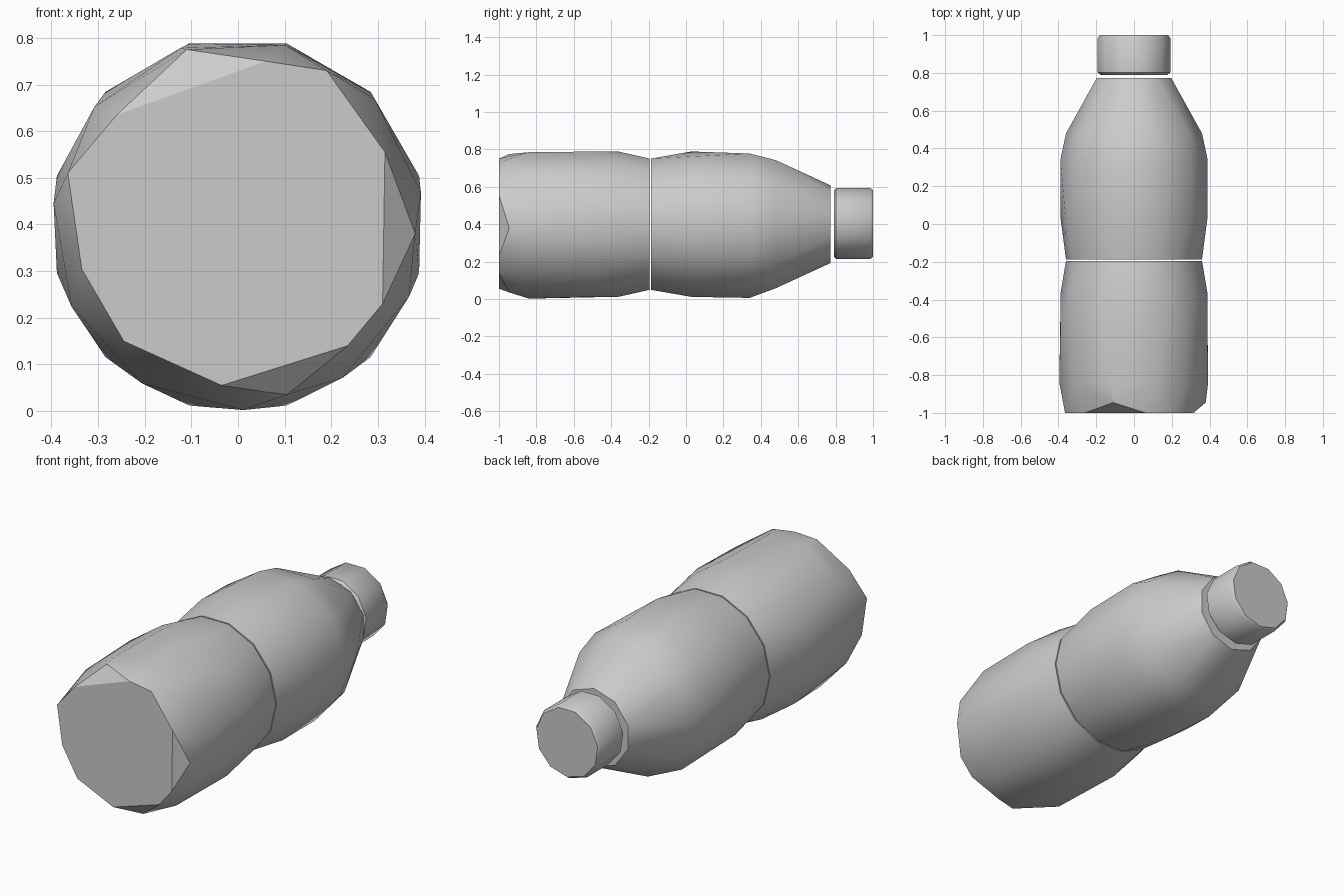
import bpy, bmesh, math

AXIS = 0.4  # height of the bottle's long axis

cube = bpy.data.objects.get("Cube")
if cube:
    bpy.data.objects.remove(cube)

grey = bpy.data.materials.new("plain_grey")
grey.use_nodes = True
colour = (0.6, 0.6, 0.6, 1)
grey.diffuse_color = colour
grey.node_tree.nodes["Principled BSDF"].inputs["Base Color"].default_value = colour


def ring(y, radius, sides, turn=0.0, height=AXIS):
    """Points of a polygon around the long axis; turn is in fractions of a side."""
    angles = [math.tau * (i + turn) / sides for i in range(sides)]
    return [(radius * math.cos(a), y, height + radius * math.sin(a)) for a in angles]


def convex_part(name, points, angle):
    """Wrap faceted skin around rings of points."""
    bm = bmesh.new()
    for p in points:
        bm.verts.new(p)
    bmesh.ops.convex_hull(bm, input=bm.verts[:])
    loose = [v for v in bm.verts if not v.link_faces]
    bmesh.ops.delete(bm, geom=loose, context='VERTS')
    bmesh.ops.dissolve_limit(bm, angle_limit=math.radians(1),
                             verts=bm.verts[:], edges=bm.edges[:])
    bmesh.ops.recalc_face_normals(bm, faces=bm.faces[:])
    mesh = bpy.data.meshes.new(name)
    bm.to_mesh(mesh)
    bm.free()
    mesh.materials.append(grey)
    obj = bpy.data.objects.new(name, mesh)
    bpy.context.collection.objects.link(obj)
    bpy.ops.object.select_all(action='DESELECT')
    obj.select_set(True)
    bpy.context.view_layer.objects.active = obj
    bpy.ops.object.shade_smooth_by_angle(angle=math.radians(angle))
    return obj


# Lower body: irregular flat base with a few chipped corners, bulging to the waist
base = [(-0.26, 0.635), (0.06, 0.75), (0.19, 0.73), (0.315, 0.555), (0.31, 0.23),
        (0.235, 0.14), (-0.035, 0.055), (-0.245, 0.15), (-0.335, 0.305), (-0.365, 0.51)]
chips = [(-0.11, 0.775), (0.38, 0.38), (0.105, 0.035)]
lower = [(x, -1, z) for x, z in base] + [(x, -0.945, z) for x, z in chips]
lower += ring(-0.84, 0.398, 11, 0.3) + ring(-0.5, 0.402, 12, 0.5)
lower += ring(-0.36, 0.388, 12) + ring(-0.195, 0.36, 14)
convex_part("lower_body", lower, 32)

# Upper body: waist, bulge and tapering shoulder
upper = ring(-0.188, 0.36, 14) + ring(0.03, 0.392, 12, 0.25)
upper += ring(0.34, 0.394, 11, 0.25) + ring(0.48, 0.36, 10) + ring(0.772, 0.208, 10, 0.5)
convex_part("upper_body", upper, 32)

# Cap with softly chamfered rims
cap = []
for y, radius in [(0.79, 0.18), (0.803, 0.194), (0.985, 0.194), (1, 0.182)]:
    cap += ring(y, radius, 11, 0.25, AXIS + 0.007)
convex_part("cap", cap, 40)
